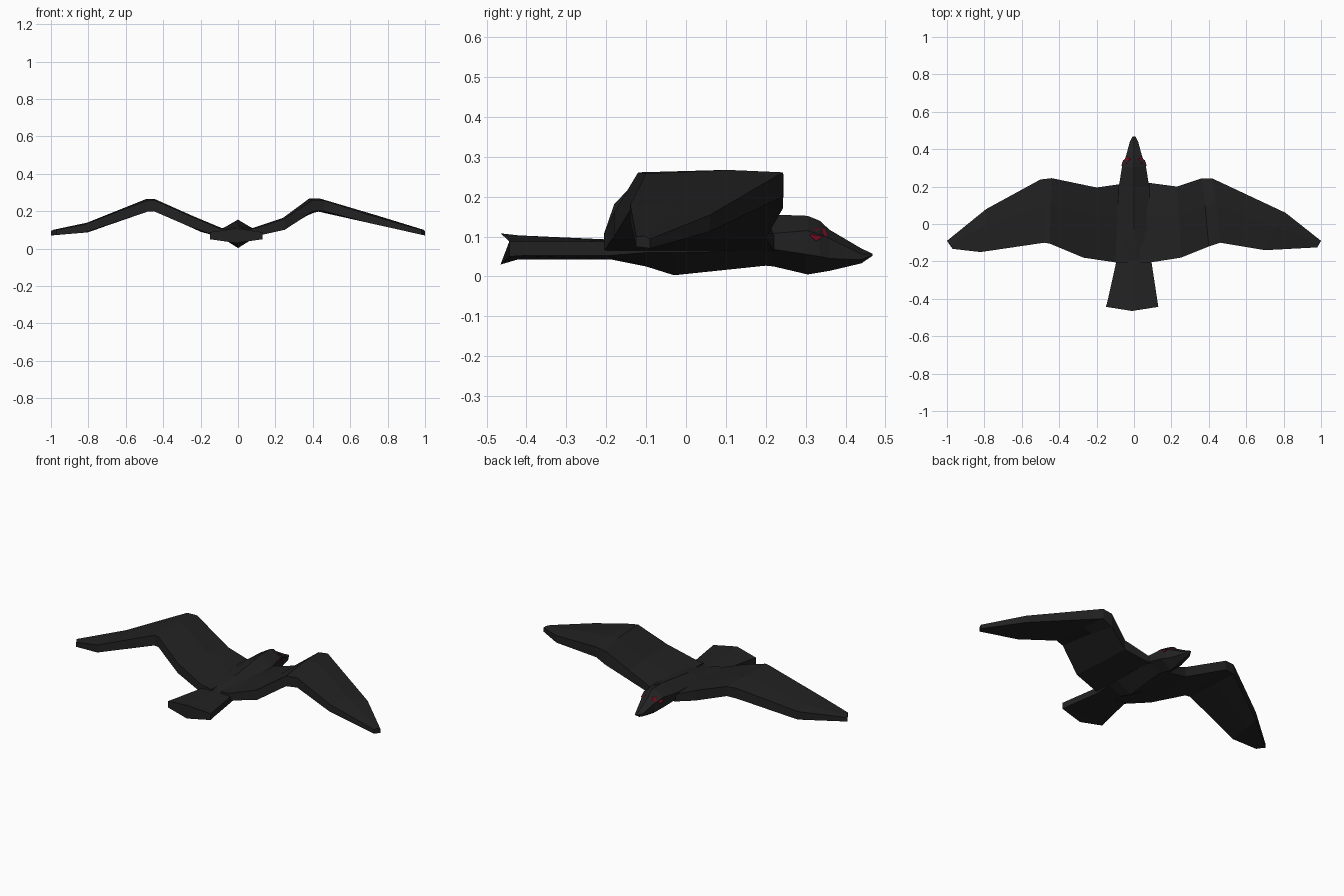
import bpy, bmesh


def material(name, colour):
    m = bpy.data.materials.new(name)
    m.diffuse_color = (*colour, 1)
    return m


BLACK = material("charcoal_black", (0.016, 0.016, 0.016))
RED = material("dark_red", (0.2, 0.003, 0.014))


def interp(table, t):
    for (a, u), (b, v) in zip(table, table[1:]):
        if t <= b:
            return u + (v - u) * max(0, (t - a) / (b - a))
    return table[-1][1]


def loft(name, rings, mat):
    """Skin closed rings of equal length and cap both ends."""
    bm = bmesh.new()
    loops = [[bm.verts.new(p) for p in ring] for ring in rings]
    n = len(loops[0])
    for a, b in zip(loops, loops[1:]):
        for i in range(n):
            j = (i + 1) % n
            bm.faces.new((a[i], a[j], b[j], b[i]))
    bm.faces.new(loops[0])
    bm.faces.new(loops[-1][::-1])
    bmesh.ops.recalc_face_normals(bm, faces=bm.faces[:])
    me = bpy.data.meshes.new(name)
    bm.to_mesh(me)
    bm.free()
    me.materials.append(mat)
    ob = bpy.data.objects.new(name, me)
    bpy.context.collection.objects.link(ob)
    return ob


def spine_ring(y, w, top, shoulder, flank, keel, end_shift=0.0, dx=0.0):
    """Six-sided section with a top ridge and a keel."""
    ye = y + end_shift
    return [(dx, y, top), (w + dx, ye, shoulder), (w + dx, ye, flank),
            (dx, y, keel), (-w + dx, ye, flank), (-w + dx, ye, shoulder)]


# Body and head: y, half width, ridge, shoulder, flank, keel
body = [(-0.20, 0.092, 0.092, 0.088, 0.052, 0.045),
        (-0.10, 0.092, 0.11, 0.10, 0.060, 0.025),
        (-0.03, 0.09, 0.12, 0.105, 0.060, 0.003),
        (0.20, 0.082, 0.15, 0.108, 0.065, 0.027),
        (0.22, 0.078, 0.155, 0.108, 0.068, 0.025),
        (0.305, 0.064, 0.152, 0.115, 0.055, 0.005),
        (0.335, 0.056, 0.140, 0.105, 0.050, 0.010),
        (0.36, 0.044, 0.117, 0.095, 0.045, 0.014),
        (0.44, 0.022, 0.070, 0.056, 0.042, 0.033),
        (0.468, 0.008, 0.057, 0.056, 0.053, 0.052)]
loft("body_and_head", [spine_ring(*s) for s in body], BLACK)

# Tail, flaring backwards
loft("tail", [spine_ring(-0.465, 0.14, 0.108, 0.088, 0.050, 0.030, 0.022, -0.01),
              spine_ring(-0.42, 0.133, 0.103, 0.088, 0.052, 0.043, 0.01, -0.008),
              spine_ring(-0.18, 0.09, 0.092, 0.088, 0.052, 0.043)], BLACK)


# Wings: each station is (leading x, y), (trailing x, y); heights follow span
def wing(name, side, stations, upper, lower):
    rings = []
    for lx, ly, tx, ty in stations:
        mx, my = (lx + tx) / 2, ly * 0.6 + ty * 0.4
        camber = 0.007 if lx < 0.9 else 0.0
        pts = [(lx, ly), (mx, my), (tx, ty)]
        top = [(side * x, y, interp(upper, x) + c)
               for (x, y), c in zip(pts, (-0.004, camber * 0.3, -0.004))]
        bot = [(side * x, y, interp(lower, x)) for x, y in pts]
        rings.append(top + bot[::-1])
    loft(name, rings, BLACK)


wing("right_wing", 1,
     [(0.03, 0.222, 0.03, -0.205), (0.08, 0.22, 0.09, -0.205),
      (0.23, 0.20, 0.25, -0.18), (0.36, 0.243, 0.40, -0.12),
      (0.42, 0.243, 0.46, -0.10), (0.81, 0.06, 0.70, -0.14),
      (1.0, -0.09, 0.98, -0.125)],
     [(0, 0.10), (0.08, 0.108), (0.25, 0.165), (0.37, 0.265),
      (0.45, 0.265), (0.70, 0.185), (0.81, 0.158), (1, 0.098)],
     [(0, 0.05), (0.09, 0.065), (0.27, 0.105), (0.40, 0.20),
      (0.46, 0.20), (0.70, 0.137), (1, 0.07)])
wing("left_wing", -1,
     [(0.03, 0.215, 0.03, -0.205), (0.08, 0.212, 0.10, -0.205),
      (0.20, 0.195, 0.27, -0.18), (0.44, 0.245, 0.45, -0.105),
      (0.50, 0.238, 0.48, -0.10), (0.79, 0.08, 0.82, -0.15),
      (1.0, -0.09, 0.97, -0.133)],
     [(0, 0.10), (0.08, 0.105), (0.18, 0.145), (0.45, 0.265),
      (0.52, 0.262), (0.80, 0.138), (1, 0.098)],
     [(0, 0.05), (0.09, 0.06), (0.15, 0.067), (0.44, 0.20),
      (0.51, 0.198), (0.80, 0.087), (1, 0.07)])

# Eyes: thin plates following the side of the head
outline = [(0.310, 0.103), (0.325, 0.122), (0.347, 0.119),
           (0.356, 0.104), (0.341, 0.098), (0.326, 0.088)]
width = [(s[0], s[1]) for s in body]
shoulder = [(s[0], s[3]) for s in body]
ridge = [(s[0], s[2]) for s in body]


def head_x(y, z):
    w, s, r = interp(width, y), interp(shoulder, y), interp(ridge, y)
    return w if z <= s else w * max(0.0, (r - z) / (r - s))


for name, side in (("right_eye", 1), ("left_eye", -1)):
    loft(name, [[(side * (head_x(y, z) + d), y, z) for y, z in outline]
                for d in (-0.003, 0.005)], RED)
